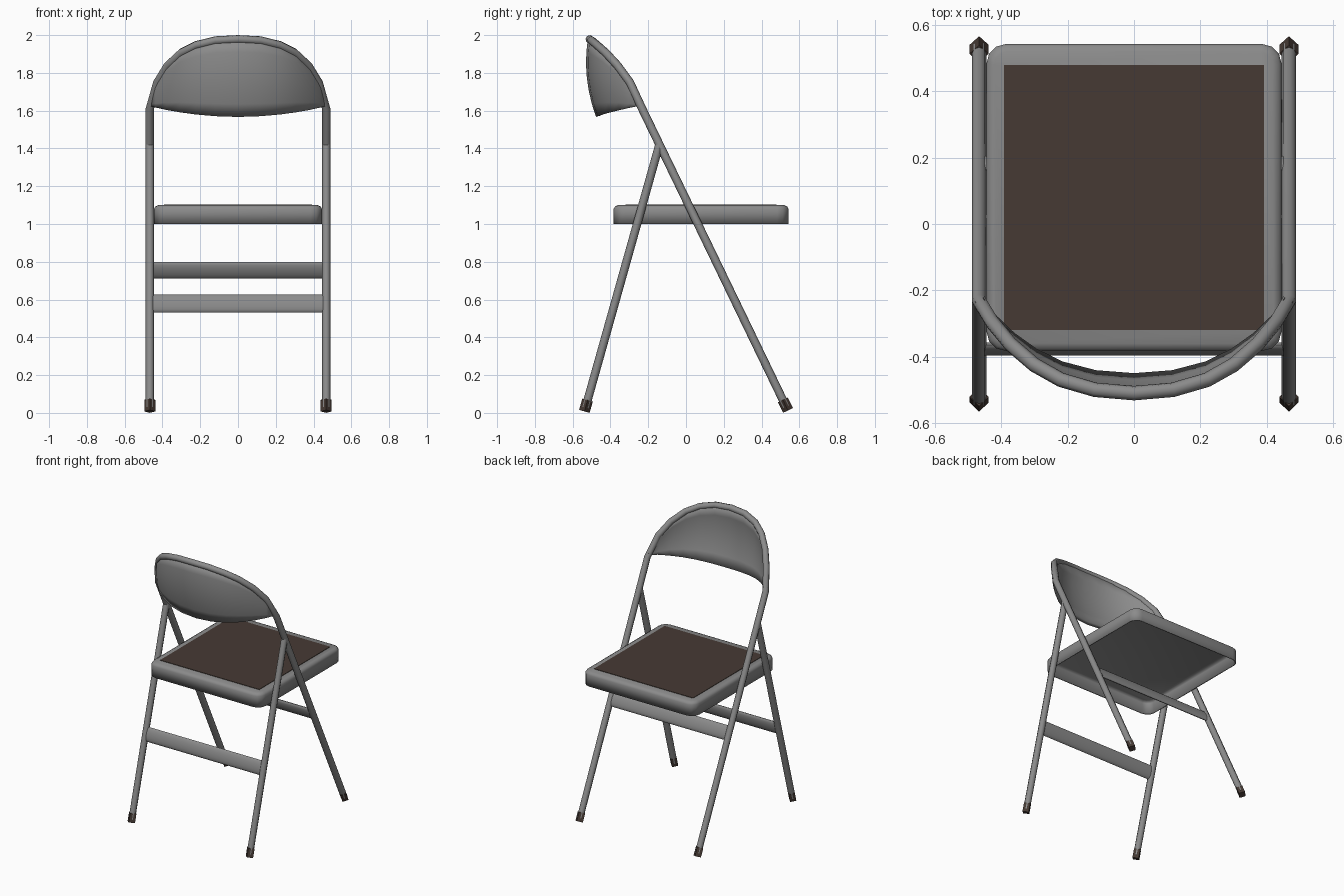
import bpy, bmesh, math
from mathutils import Matrix, Vector

if "Cube" in bpy.data.objects:
    bpy.data.objects.remove(bpy.data.objects["Cube"])


def material(name, rgb):
    m = bpy.data.materials.new(name)
    m.diffuse_color = (*rgb, 1)
    m.use_nodes = True
    m.node_tree.nodes["Principled BSDF"].inputs["Base Color"].default_value = m.diffuse_color
    return m


GREY = material("painted metal grey", (0.26, 0.26, 0.26))
BROWN = material("dark brown", (0.061, 0.042, 0.034))


def finish(ob, mat, angle=50):
    ob.data.materials.clear()
    ob.data.materials.append(mat)
    bpy.ops.object.select_all(action='DESELECT')
    ob.select_set(True)
    bpy.context.view_layer.objects.active = ob
    bpy.ops.object.shade_smooth_by_angle(angle=math.radians(angle))
    return ob


def from_bmesh(name, bm, mat, angle=50):
    bmesh.ops.recalc_face_normals(bm, faces=bm.faces)
    me = bpy.data.meshes.new(name)
    bm.to_mesh(me)
    bm.free()
    ob = bpy.data.objects.new(name, me)
    bpy.context.collection.objects.link(ob)
    return finish(ob, mat, angle)


def tube(name, pts, radius):
    cu = bpy.data.curves.new(name, 'CURVE')
    cu.dimensions = '3D'
    cu.bevel_depth, cu.bevel_resolution, cu.use_fill_caps = radius, 2, True
    sp = cu.splines.new('POLY')
    sp.points.add(len(pts) - 1)
    for p, co in zip(sp.points, pts):
        p.co = (*co, 1)
    ob = bpy.data.objects.new(name, cu)
    bpy.context.collection.objects.link(ob)
    bpy.ops.object.select_all(action='DESELECT')
    ob.select_set(True)
    bpy.context.view_layer.objects.active = ob
    bpy.ops.object.convert(target='MESH')
    return finish(bpy.context.object, GREY)


def mirrored(half):
    """Half path from +x side to the centre, continued to the -x side."""
    return half + [(-x, y, z) for x, y, z in reversed(half[:-1])]


R, X = 0.022, 0.467
BACK_FOOT, FRONT_FOOT = Vector((0, 0.54, 0.013)), Vector((0, -0.538, 0.008))
PIVOT = Vector((0, -0.141, 1.42))

# Main frame: back legs running up into the arched top
arch = mirrored([(X, -0.232, 1.61), (0.427, -0.297, 1.75), (0.372, -0.363, 1.84),
                 (0.30, -0.425, 1.907), (0.22, -0.470, 1.947),
                 (0.117, -0.500, 1.972), (0, -0.510, 1.978)])
foot = (BACK_FOOT.y - 0.01, BACK_FOOT.z + 0.02)
tube("main_frame", [(X, *foot)] + arch + [(-X, *foot)], R)

# Front legs, and square feet on all four legs
for side, s in (("right", 1), ("left", -1)):
    off = Vector((s * X, 0, 0))
    tube("front_leg_" + side, [FRONT_FOOT + off + Vector((0, 0.006, 0.02)), PIVOT + off], R)
    for end, base in (("front", FRONT_FOOT), ("back", BACK_FOOT)):
        d = (PIVOT - base).normalized()
        bm = bmesh.new()
        bmesh.ops.create_cone(bm, cap_ends=True, segments=4, radius1=0.029, radius2=0.029,
                              depth=0.062,
                              matrix=Matrix.Translation(base + off + d * 0.031)
                              @ Matrix.Rotation(-math.atan2(d.y, d.z), 4, 'X'))
        from_bmesh(f"{end}_foot_{side}", bm, BROWN, 30)

# Flattened crossbars between each pair of legs
for end, base, z in (("front", FRONT_FOOT, 0.579), ("back", BACK_FOOT, 0.755)):
    d = PIVOT - base
    centre = base + d * ((z - base.z) / d.z)
    bm = bmesh.new()
    bmesh.ops.create_cone(bm, cap_ends=True, segments=16, radius1=1, radius2=1, depth=2 * X,
                          matrix=Matrix.Translation(centre)
                          @ Matrix.Rotation(-math.atan2(d.y, d.z), 4, 'X')
                          @ Matrix.Diagonal((1, 0.015, 0.049, 1))
                          @ Matrix.Rotation(math.pi / 2, 4, 'Y'))
    from_bmesh(end + "_crossbar", bm, GREY)

# Seat: pressed tray, open underneath
SY = 0.08


def outline(bm, hx, hy, r, z):
    ring = []
    for k, (sx, sy) in enumerate(((1, 1), (-1, 1), (-1, -1), (1, -1))):
        for i in range(4):
            a = math.radians(90 * k + 30 * i)
            ring.append(bm.verts.new((sx * (hx - r) + r * math.cos(a),
                                      SY + sy * (hy - r) + r * math.sin(a), z)))
    return ring


bm = bmesh.new()
rings = [outline(bm, 0.445, 0.463, 0.06, 1.0), outline(bm, 0.445, 0.463, 0.06, 1.08),
         outline(bm, 0.438, 0.456, 0.053, 1.092), outline(bm, 0.422, 0.44, 0.04, 1.1)]
for a, b in zip(rings, rings[1:]):
    for i in range(len(a)):
        j = (i + 1) % len(a)
        bm.faces.new((a[i], a[j], b[j], b[i]))
bm.faces.new(rings[-1])
seat = from_bmesh("seat_tray", bm, GREY)
mod = seat.modifiers.new("sheet", 'SOLIDIFY')
mod.thickness, mod.offset = 0.008, -1

# Seat pad plate
bm = bmesh.new()
bmesh.ops.create_cube(bm, size=1, matrix=Matrix.Translation((0, SY, 1.1))
                      @ Matrix.Diagonal((0.784, 0.80, 0.006, 1)))
from_bmesh("seat_pad", bm, BROWN)

# Curved backrest sheet hanging from the arch
lower = mirrored([(0.462, -0.235, 1.628), (0.425, -0.285, 1.619), (0.37, -0.338, 1.607),
                  (0.30, -0.388, 1.595), (0.22, -0.427, 1.584),
                  (0.117, -0.454, 1.575), (0, -0.463, 1.571)])
ROWS = 6
bm = bmesh.new()
grid = []
for top, low in zip(arch, lower):
    top, low = Vector(top) + Vector((0, 0.004, 0)), Vector(low)
    if top.z < low.z + 0.01:
        top.z = low.z + 0.01
    col = []
    for r in range(ROWS + 1):
        t = r / ROWS
        p = top.lerp(low, t)
        p.y -= 0.065 * (top.z - low.z) * 4 * t * (1 - t)
        col.append(bm.verts.new(p))
    grid.append(col)
for a, b in zip(grid, grid[1:]):
    for r in range(ROWS):
        bm.faces.new((a[r], a[r + 1], b[r + 1], b[r]))
back = from_bmesh("backrest", bm, GREY)
mod = back.modifiers.new("sheet", 'SOLIDIFY')
mod.thickness, mod.offset = 0.028, 0
